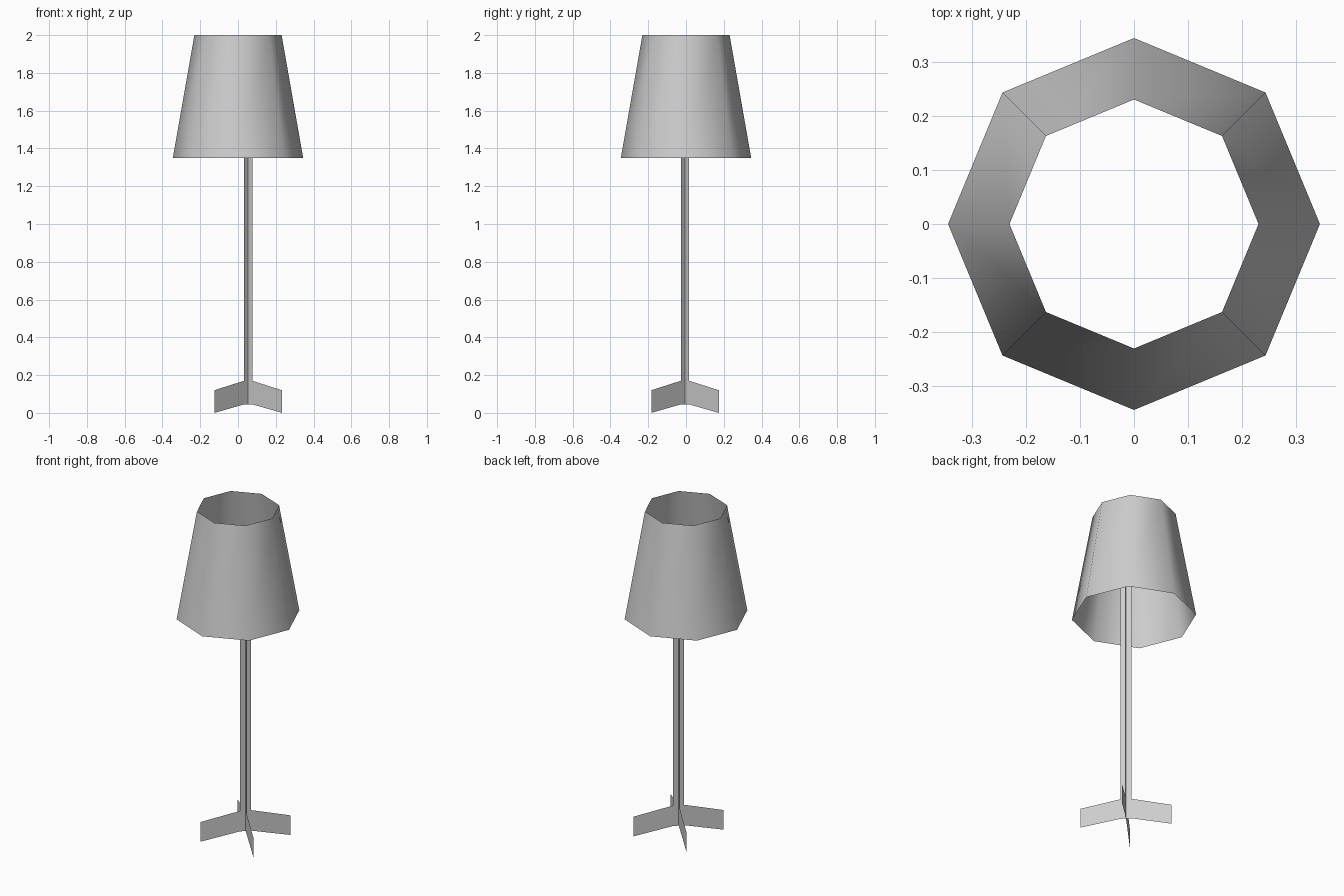
import bpy
import bmesh
from math import cos, sin, pi

cube = bpy.data.objects.get("Cube")
if cube:
    bpy.data.objects.remove(cube, do_unlink=True)

# One plain grey for the whole lamp
grey = bpy.data.materials.new("light grey")
grey.use_nodes = True
colour = (0.61, 0.61, 0.61, 1)
grey.diffuse_color = colour
grey.node_tree.nodes["Principled BSDF"].inputs["Base Color"].default_value = colour


def make_object(name, bm, location=(0, 0, 0)):
    mesh = bpy.data.meshes.new(name)
    bm.to_mesh(mesh)
    bm.free()
    mesh.materials.append(grey)
    obj = bpy.data.objects.new(name, mesh)
    obj.location = location
    bpy.context.collection.objects.link(obj)
    return obj


# Lampshade: open eight-sided tapered tube, corners on the axes
SIDES = 8
bm = bmesh.new()
rings = []
for radius, z in ((0.345, 1.35), (0.231, 2.0)):
    rings.append([bm.verts.new((radius * cos(2 * pi * i / SIDES),
                                radius * sin(2 * pi * i / SIDES), z))
                  for i in range(SIDES)])
low, high = rings
for i in range(SIDES):
    j = (i + 1) % SIDES
    bm.faces.new((low[i], low[j], high[j], high[i])).smooth = True
make_object("lampshade", bm)

# Stand: two crossed flat panels, each a post with a sloping foot on both sides
POST, REACH = 0.031, 0.253
POST_TOP, POST_BASE = 1.65, 0.045
SHOULDER, TOE_TOP = 0.17, 0.12
half = [(POST, POST_TOP), (POST, SHOULDER), (REACH, TOE_TOP),
        (REACH, 0.0), (POST, POST_BASE)]
outline = half + [(-r, z) for r, z in reversed(half)]

for name, angle in (("stand_panel_a", pi / 4), ("stand_panel_b", -pi / 4)):
    bm = bmesh.new()
    bm.faces.new([bm.verts.new((r * cos(angle), r * sin(angle), z))
                  for r, z in outline])
    make_object(name, bm, (0.054, -0.005, 0))
